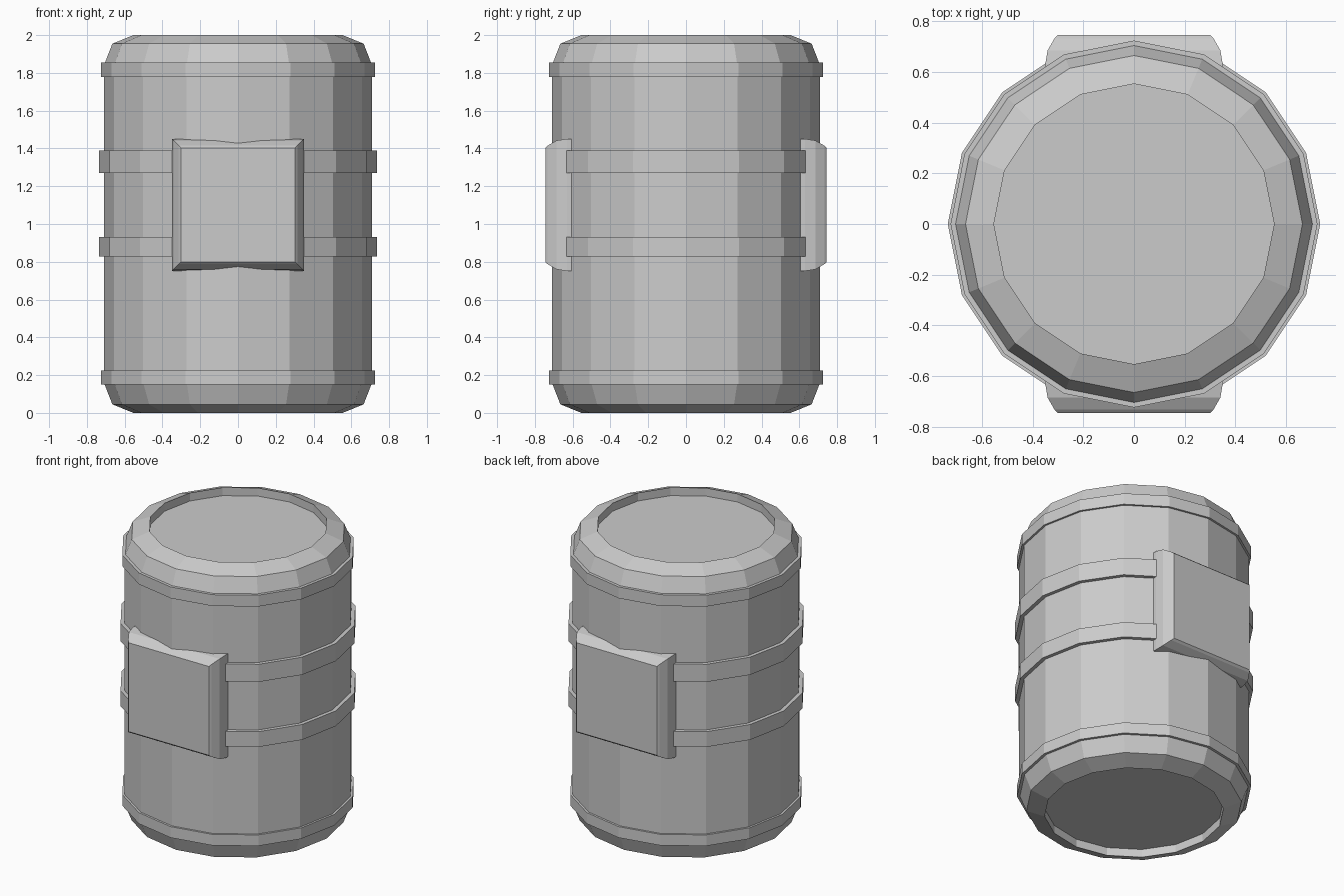
import bpy, bmesh, math

if "Cube" in bpy.data.objects:
    bpy.data.objects.remove(bpy.data.objects["Cube"])

SIDES = 16
grey = bpy.data.materials.new("plain_grey")
grey.diffuse_color = (0.6, 0.6, 0.6, 1)
grey.use_nodes = True
grey.node_tree.nodes["Principled BSDF"].inputs["Base Color"].default_value = grey.diffuse_color


def finish(name, bm):
    bmesh.ops.recalc_face_normals(bm, faces=bm.faces)
    mesh = bpy.data.meshes.new(name)
    bm.to_mesh(mesh)
    bm.free()
    mesh.materials.append(grey)
    obj = bpy.data.objects.new(name, mesh)
    bpy.context.collection.objects.link(obj)
    return obj


def bridge(bm, a, b):
    n = len(a)
    for i in range(n):
        j = (i + 1) % n
        bm.faces.new((a[i], a[j], b[j], b[i]))


def lathe(name, profile, closed=False):
    """Turn (radius, z) points around z; cap the ends or join them."""
    bm = bmesh.new()
    rings = [[bm.verts.new((r * math.cos(k * math.tau / SIDES),
                            r * math.sin(k * math.tau / SIDES), z))
              for k in range(SIDES)] for r, z in profile]
    for a, b in zip(rings, rings[1:]):
        bridge(bm, a, b)
    if closed:
        bridge(bm, rings[-1], rings[0])
    else:
        bm.faces.new(rings[0])
        bm.faces.new(rings[-1])
    return finish(name, bm)


def plate(name, side):
    """Square plate with a rounded rim, standing out along y."""
    bm = bmesh.new()
    rings = []
    for y, h in ((0.605, 0.35), (0.63, 0.35), (0.685, 0.341),
                 (0.732, 0.314), (0.745, 0.302)):
        rings.append([bm.verts.new((sx * h, side * y, 1.101 + sz * h))
                      for sx, sz in ((-1, -1), (1, -1), (1, 1), (-1, 1))])
    for a, b in zip(rings, rings[1:]):
        bridge(bm, a, b)
    bm.faces.new(rings[0])
    bm.faces.new(rings[-1])
    return finish(name, bm)


# Barrel body with recessed lid and base
lower = [(0.553, 0.055), (0.553, 0), (0.665, 0.045), (0.71, 0.16)]
lathe("barrel_body", lower + [(r, 2 - z) for r, z in reversed(lower)])

# Raised hoops
for name, z0, z1, r in (("bottom_hoop", 0.15, 0.225, 0.724),
                        ("lower_middle_hoop", 0.828, 0.932, 0.735),
                        ("upper_middle_hoop", 1.27, 1.39, 0.735),
                        ("top_hoop", 1.778, 1.855, 0.724)):
    lathe(name, [(0.69, z0), (r, z0), (r, z1), (0.69, z1)], closed=True)

# Label plates front and back
plate("front_plate", -1)
plate("back_plate", 1)
